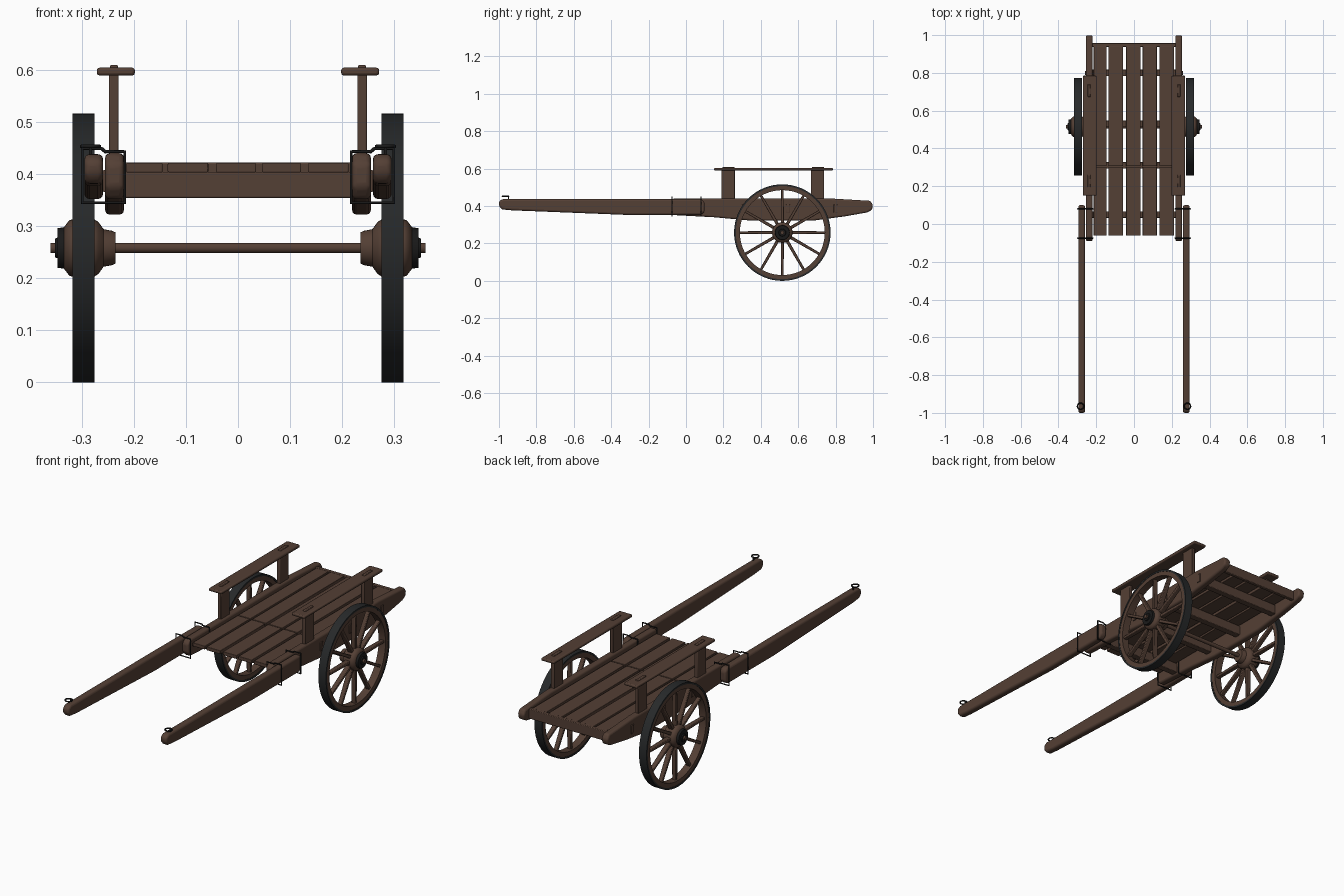
import bpy, bmesh, math
from mathutils import Matrix, Vector

old = bpy.data.objects.get("Cube")
if old:
    bpy.data.objects.remove(old)


def material(name, rgb):
    m = bpy.data.materials.new(name)
    m.use_nodes = True
    m.diffuse_color = (*rgb, 1)
    b = m.node_tree.nodes["Principled BSDF"]
    b.inputs["Base Color"].default_value = (*rgb, 1)
    b.inputs["Roughness"].default_value = 0.8
    return m


WOOD = material("brown wood", (0.088, 0.05, 0.035))
TYRE = material("tyre iron", (0.02, 0.022, 0.023))
IRON = material("black iron", (0.01, 0.01, 0.01))


def finish(name, bm, mat, bevel=0, segments=2):
    bmesh.ops.recalc_face_normals(bm, faces=bm.faces)
    me = bpy.data.meshes.new(name)
    bm.to_mesh(me)
    bm.free()
    me.materials.append(mat)
    ob = bpy.data.objects.new(name, me)
    bpy.context.collection.objects.link(ob)
    if bevel:
        mod = ob.modifiers.new("Bevel", "BEVEL")
        mod.width, mod.segments = bevel, segments
    bpy.ops.object.select_all(action="DESELECT")
    bpy.context.view_layer.objects.active = ob
    ob.select_set(True)
    bpy.ops.object.shade_smooth_by_angle(angle=math.radians(40))
    return ob


def add_box(bm, lo, hi):
    size = Vector(hi) - Vector(lo)
    mid = (Vector(hi) + Vector(lo)) / 2
    bmesh.ops.create_cube(bm, size=1, matrix=Matrix.Translation(mid) @ Matrix.Diagonal((*size, 1)))


def box(name, lo, hi, mat=WOOD, bevel=0.003):
    bm = bmesh.new()
    add_box(bm, lo, hi)
    return finish(name, bm, mat, bevel)


def timber(name, outline, x, width, bevel):
    """Extrude a side outline of (y, z) points across x."""
    bm = bmesh.new()
    face = bm.faces.new([bm.verts.new((x - width / 2, y, z)) for y, z in outline])
    ext = bmesh.ops.extrude_face_region(bm, geom=[face])
    moved = [v for v in ext["geom"] if isinstance(v, bmesh.types.BMVert)]
    bmesh.ops.translate(bm, verts=moved, vec=(width, 0, 0))
    return finish(name, bm, WOOD, bevel, 3)


def lathe(name, profile, centre, side, mat, steps=32, closed=False):
    """Spin (x, radius) points around the wheel axis."""
    bm = bmesh.new()
    vs = [bm.verts.new((side * x, centre[0], centre[1] + r)) for x, r in profile]
    pairs = list(zip(vs, vs[1:] + vs[:1])) if closed else list(zip(vs, vs[1:]))
    edges = [bm.edges.new(p) for p in pairs]
    bmesh.ops.spin(bm, geom=vs + edges, cent=(0, *centre), axis=(1, 0, 0),
                   angle=2 * math.pi, steps=steps)
    bmesh.ops.remove_doubles(bm, verts=bm.verts, dist=0.0001)
    return finish(name, bm, mat)


def wire(name, points, radius):
    cu = bpy.data.curves.new(name, "CURVE")
    cu.dimensions = "3D"
    cu.bevel_depth, cu.bevel_resolution = radius, 2
    sp = cu.splines.new("POLY")
    sp.points.add(len(points) - 1)
    for p, co in zip(sp.points, points):
        p.co = (*co, 1)
    sp.use_cyclic_u = True
    cu.materials.append(IRON)
    ob = bpy.data.objects.new(name, cu)
    bpy.context.collection.objects.link(ob)


AXLE = (0.515, 0.258)
BEAM = [(-0.09, 0.375), (-0.07, 0.352), (0.15, 0.34), (0.35, 0.322), (0.68, 0.322),
        (0.85, 0.345), (0.97, 0.366), (0.995, 0.38), (1.0, 0.405), (0.985, 0.428),
        (0.78, 0.44), (-0.07, 0.44), (-0.09, 0.42)]
SHAFT = [(-1.0, 0.4), (-0.985, 0.382), (-0.93, 0.377), (-0.3, 0.352), (0.08, 0.352),
         (0.1, 0.37), (0.1, 0.42), (0.085, 0.436), (-0.3, 0.438), (-0.98, 0.438), (-1.0, 0.425)]
HUB = [(0.235, 0), (0.235, 0.03), (0.242, 0.033), (0.258, 0.036), (0.268, 0.05), (0.276, 0.055),
       (0.318, 0.055), (0.324, 0.053), (0.334, 0.04), (0.334, 0)]
CAP = [(0.333, 0), (0.333, 0.04), (0.346, 0.038), (0.346, 0.02), (0.351, 0.018), (0.351, 0)]

for s, side in ((1, "left"), (-1, "right")):
    def sbox(name, lo, hi, mat=WOOD, bevel=0.003):
        xs = sorted((s * lo[0], s * hi[0]))
        return box(f"{side}_{name}", (xs[0], *lo[1:]), (xs[1], *hi[1:]), mat, bevel)

    # long timbers
    timber(f"{side}_bed_beam", BEAM, s * 0.237, 0.036, 0.009)
    timber(f"{side}_pull_shaft", SHAFT, s * 0.277, 0.036, 0.01)

    # guard rail on two posts, with tenon ends showing
    sbox("guard_rail", (0.198, 0.15, 0.589), (0.271, 0.785, 0.604), bevel=0.005)
    for i, y in enumerate((0.225, 0.703)):
        sbox(f"rail_post_{i}", (0.229, y - 0.036, 0.42), (0.248, y + 0.036, 0.592))
        sbox(f"post_tenon_{i}", (0.23, y - 0.03, 0.6), (0.246, y + 0.035, 0.609))

    # cross beam tenons through the bed beam
    for i, y in enumerate((0.31, 0.545, 0.8)):
        sbox(f"beam_tenon_{i}", (0.25, y - 0.011, 0.365), (0.259, y + 0.011, 0.408), bevel=0.002)

    # iron hoops binding shaft to beam
    for i, y in enumerate((-0.075, 0.08)):
        wire(f"{side}_hoop_{i}", [(s * 0.217, y, 0.345), (s * 0.299, y, 0.345),
                                  (s * 0.299, y, 0.449), (s * 0.262, y, 0.449),
                                  (s * 0.255, y, 0.443), (s * 0.217, y, 0.443)], 0.0035)

    # harness ring and its pin
    wire(f"{side}_harness_ring", [(s * 0.283 + 0.017 * math.cos(a * math.pi / 10),
                                   -0.965 + 0.017 * math.sin(a * math.pi / 10), 0.453)
                                  for a in range(20)], 0.0035)
    sbox("ring_pin", (0.28, -0.952, 0.43), (0.286, -0.945, 0.453), IRON, 0)

    # wheel
    lathe(f"{side}_tyre", [(0.275, 0.249), (0.275, 0.258), (0.318, 0.258), (0.318, 0.249)],
          AXLE, s, TYRE, 64, True)
    lathe(f"{side}_wheel_rim", [(0.277, 0.227), (0.277, 0.25), (0.316, 0.25), (0.316, 0.227)],
          AXLE, s, WOOD, 64, True)
    lathe(f"{side}_hub", HUB, AXLE, s, WOOD)
    lathe(f"{side}_hub_cap", CAP, AXLE, s, IRON)
    bm = bmesh.new()
    for k in range(12):
        part = bmesh.ops.create_cube(bm, size=1)["verts"]
        for v in part:
            taper = 1 if v.co.z < 0 else 0.8
            v.co = Vector((v.co.x * 0.026 * taper, v.co.y * 0.017 * taper, 0.137 + v.co.z * 0.19))
        bmesh.ops.rotate(bm, verts=part, matrix=Matrix.Rotation(k * math.pi / 6, 3, "X"))
        bmesh.ops.translate(bm, verts=part, vec=(s * 0.297, *AXLE))
    finish(f"{side}_spokes", bm, WOOD, 0.003)

# axle
lathe("axle", [(-0.36, 0), (-0.36, 0.01), (0.36, 0.01), (0.36, 0)], AXLE, 1, WOOD, 16)

# cross beams under the floor
for i, y in enumerate((0.05, 0.31, 0.53, 0.8)):
    box(f"cross_beam_{i}", (-0.225, y - 0.017, 0.354), (0.225, y + 0.017, 0.404))
box("tail_bar", (-0.225, 0.938, 0.372), (0.225, 0.957, 0.422))

# floor boards, in a short front run and a long rear run
for i, (a, b) in enumerate(((-0.214, -0.145), (-0.135, -0.057), (-0.042, 0.035),
                            (0.046, 0.121), (0.134, 0.212))):
    box(f"front_board_{i}", (a, -0.062, 0.403), (b, 0.303, 0.421), bevel=0.002)
    box(f"rear_board_{i}", (a, 0.307, 0.403), (b, 0.94, 0.421), bevel=0.002)
